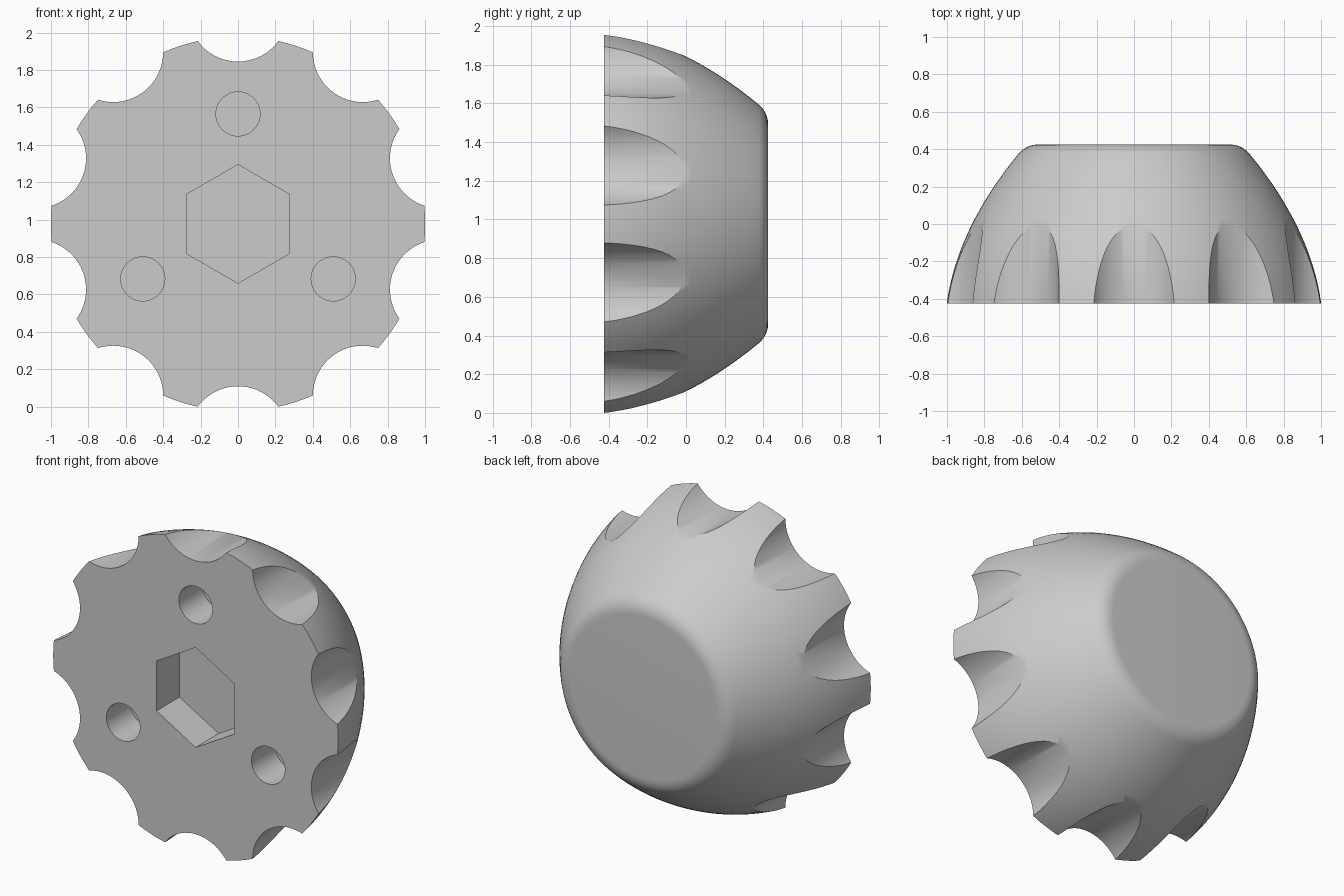
import bpy, bmesh
from math import pi, sin, cos, radians
from mathutils import Matrix, Vector

if "Cube" in bpy.data.objects:
    bpy.data.objects.remove(bpy.data.objects["Cube"])

CZ = 0.977       # height of the knob axis
HALF = 0.425     # half of the knob depth

grey = bpy.data.materials.new("plain grey")
grey.use_nodes = True
grey.diffuse_color = (0.6, 0.6, 0.6, 1)
grey.node_tree.nodes["Principled BSDF"].inputs["Base Color"].default_value = (0.6, 0.6, 0.6, 1)


def make_object(name, bm):
    bmesh.ops.recalc_face_normals(bm, faces=bm.faces)
    mesh = bpy.data.meshes.new(name)
    bm.to_mesh(mesh)
    bm.free()
    obj = bpy.data.objects.new(name, mesh)
    mesh.materials.append(grey)
    bpy.context.collection.objects.link(obj)
    return obj


def add_prism(bm, radius, sides, dist, angle, y0, y1, turn=0.0):
    """Prism along y, placed at a polar position around the knob axis."""
    place = (Matrix.Translation((dist * cos(angle), (y0 + y1) / 2, CZ + dist * sin(angle)))
             @ Matrix.Rotation(turn, 4, 'Y') @ Matrix.Rotation(pi / 2, 4, 'X'))
    bmesh.ops.create_cone(bm, cap_ends=True, segments=sides, radius1=radius,
                          radius2=radius, depth=y1 - y0, matrix=place)


def dome(y):
    return 0.866 - 0.5 * y - 0.43 * y * y


# Domed body: curved side, then a rounded edge into the flat back
profile = []
start, steps = 0.375, 16
for i in range(steps + 1):
    y = -HALF + (start + HALF) * i / steps
    profile.append((y, dome(y)))
corner = dome(HALF)
a, b, c = Vector((start, dome(start))), Vector((HALF, corner)), Vector((HALF, corner - 0.065))
for i in range(1, 9):
    t = i / 8
    profile.append(tuple(a * (1 - t) ** 2 + b * 2 * t * (1 - t) + c * t * t))

SEG = 120
bm = bmesh.new()
rings = [[bm.verts.new((r * cos(2 * pi * k / SEG), y, CZ + r * sin(2 * pi * k / SEG)))
          for k in range(SEG)] for y, r in profile]
for low, high in zip(rings, rings[1:]):
    for k in range(SEG):
        n = (k + 1) % SEG
        bm.faces.new((low[k], low[n], high[n], high[k]))
bm.faces.new(rings[0])
bm.faces.new(rings[-1])
knob = make_object("knob_body", bm)

# Cutters: ten finger scallops, hexagonal socket, three round holes
bm = bmesh.new()
for k in range(10):
    add_prism(bm, 0.267, 64, 1.135, radians(90 + 36 * k), -0.6, 0.6)
for k in range(3):
    add_prism(bm, 0.118, 48, 0.588, radians(90 + 120 * k), -0.6, -HALF + 0.24)
add_prism(bm, 0.317, 6, 0, 0, -0.6, -HALF + 0.23)
cutter = make_object("recess_cutter", bm)
# Turn the socket so that one corner points up
top = max(v.co.z for v in cutter.data.vertices if Vector((v.co.x, v.co.z - CZ)).length < 0.33)
if top - CZ < 0.3:
    for v in cutter.data.vertices:
        if Vector((v.co.x, v.co.z - CZ)).length < 0.33:
            x, z = v.co.x, v.co.z - CZ
            v.co.x, v.co.z = z, CZ - x
cutter.hide_render = True

cut = knob.modifiers.new("recesses", 'BOOLEAN')
cut.operation = 'DIFFERENCE'
cut.solver = 'EXACT'
cut.object = cutter
bpy.ops.object.select_all(action='DESELECT')
knob.select_set(True)
bpy.context.view_layer.objects.active = knob
bpy.ops.object.modifier_apply(modifier=cut.name)
bpy.data.objects.remove(cutter)

bpy.ops.object.shade_smooth_by_angle(angle=radians(30))
